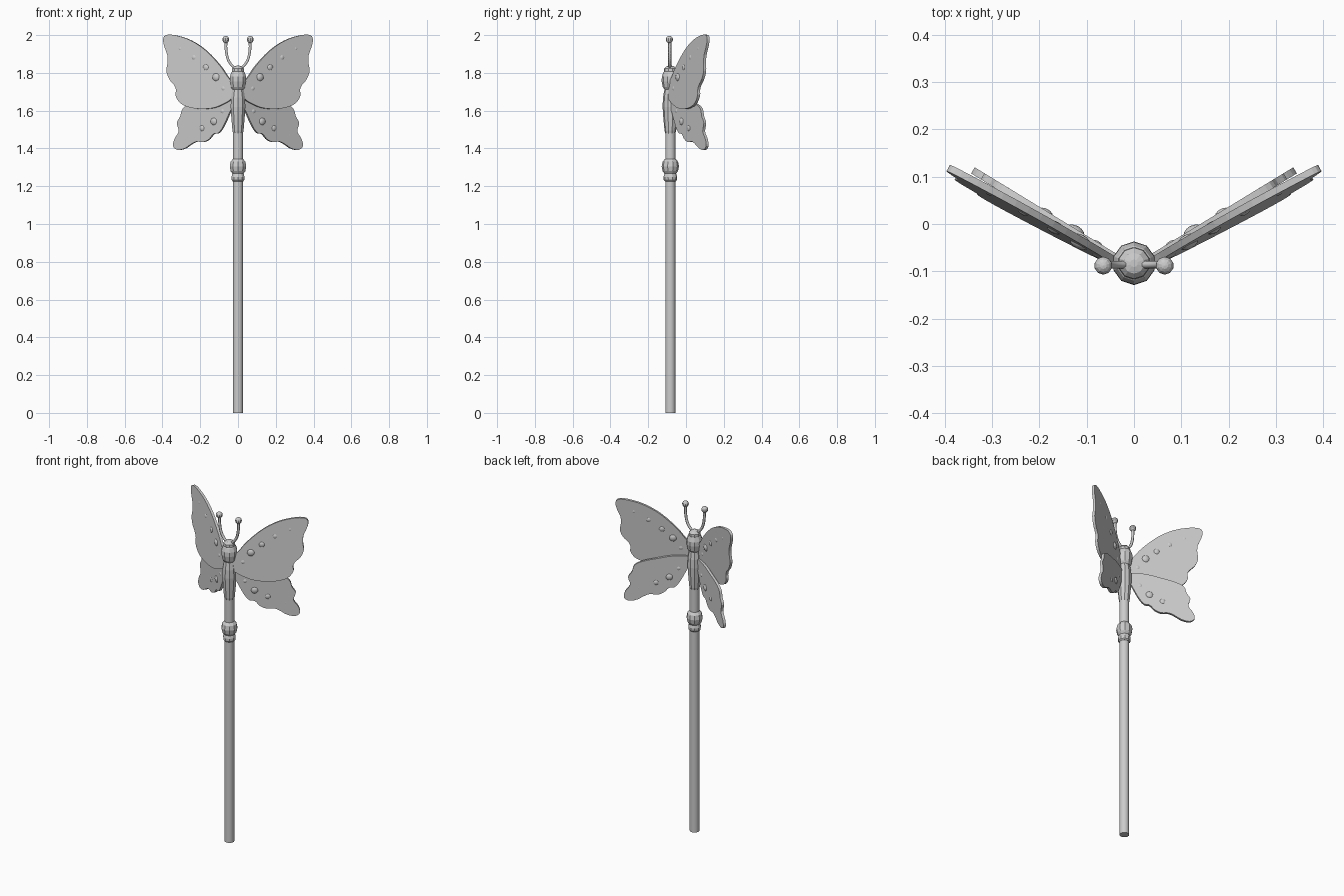
import bpy, bmesh
from math import pi, sin, cos
from mathutils import Vector, Matrix

if "Cube" in bpy.data.objects:
    bpy.data.objects.remove(bpy.data.objects["Cube"])

AY = -0.083          # y of the rod axis


def finish(bm, name, smooth=False):
    bmesh.ops.recalc_face_normals(bm, faces=bm.faces)
    me = bpy.data.meshes.new(name)
    bm.to_mesh(me)
    bm.free()
    ob = bpy.data.objects.new(name, me)
    bpy.context.collection.objects.link(ob)
    if smooth:
        bpy.ops.object.select_all(action='DESELECT')
        ob.select_set(True)
        bpy.context.view_layer.objects.active = ob
        bpy.ops.object.shade_smooth_by_angle()
    return ob


def lathe(name, profile, n, smooth=False):
    """Turned part: profile of (radius, z) around the rod axis, capped."""
    bm = bmesh.new()
    rings = [[bm.verts.new((r * cos(2 * pi * (i + .5) / n), AY + r * sin(2 * pi * (i + .5) / n), z))
              for i in range(n)] for r, z in profile]
    for a, b in zip(rings, rings[1:]):
        for i in range(n):
            j = (i + 1) % n
            bm.faces.new((a[i], a[j], b[j], b[i]))
    bm.faces.new(rings[0])
    bm.faces.new(rings[-1])
    return finish(bm, name, smooth)


def spline(pts, steps=3):
    """Closed Catmull-Rom curve through 2D points."""
    out, n = [], len(pts)
    p = [Vector(q) for q in pts]
    for i in range(n):
        a, b, c, d = p[i - 1], p[i], p[(i + 1) % n], p[(i + 2) % n]
        for k in range(steps):
            t = k / steps
            out.append(.5 * (2 * b + (c - a) * t + (2 * a - 5 * b + 4 * c - d) * t * t
                             + (3 * b - a - 3 * c + d) * t ** 3))
    return out


# Wing planes: y as a linear function of x and z
def fore_y(x, z):
    return -0.075 + 0.52 * (x - 0.04) + 0.055 * (z - 1.8)


def hind_y(x, z):
    return -0.07 + 0.61 * (x - 0.04)


def normal(plane):
    return Vector((plane(0, 0) - plane(1, 0), 1, plane(0, 0) - plane(0, 1))).normalized()


def wing(name, outline, plane, side):
    off = normal(plane) * 0.0075
    bm = bmesh.new()
    mids = [Vector((x, plane(x, z), z)) for x, z in spline(outline)]
    flip = lambda v: (v.x * side, v.y, v.z)
    front = [bm.verts.new(flip(m - off)) for m in mids]
    back = [bm.verts.new(flip(m + off)) for m in mids]
    bm.faces.new(front)
    bm.faces.new(back)
    for i in range(len(mids)):
        bm.faces.new((front[i - 1], front[i], back[i], back[i - 1]))
    finish(bm, name)


def spots(name, items, plane, side):
    """Flattened beads set through the wing."""
    bm = bmesh.new()
    rot = Vector((0, 0, 1)).rotation_difference(normal(plane)).to_matrix().to_4x4()
    for x, z, r in items:
        m = (Matrix.Scale(side, 4, (1, 0, 0)) @ Matrix.Translation((x, plane(x, z), z)) @ rot
             @ Matrix.Diagonal((r, r, r * .65, 1)))
        bmesh.ops.create_uvsphere(bm, u_segments=10, v_segments=8, radius=1, matrix=m)
    finish(bm, name, True)


# Rod and collar
lathe("rod", [(.027, 0), (.027, 1.52)], 16, True)
lathe("collar_bead", [(.028, 1.262), (.041, 1.28), (.046, 1.305), (.041, 1.33), (.028, 1.345)], 10)
lathe("collar_ring", [(.029, 1.226), (.035, 1.233), (.036, 1.25), (.031, 1.267)], 10)

# Insect body
lathe("abdomen", [(.026, 1.475), (.031, 1.495), (.037, 1.56), (.041, 1.62), (.039, 1.67), (.03, 1.72)], 10)
lathe("thorax", [(.028, 1.708), (.04, 1.725), (.046, 1.755), (.045, 1.78), (.037, 1.803), (.027, 1.812)], 10)
lathe("head", [(.026, 1.795), (.034, 1.808), (.033, 1.822), (.022, 1.834), (.008, 1.838)], 10)

fore = [(.025, 1.74), (.055, 1.783), (.095, 1.841), (.17, 1.92), (.25, 1.973), (.33, 1.999), (.378, 2.0),
        (.393, 1.978), (.387, 1.94), (.371, 1.894), (.37, 1.85), (.376, 1.81), (.361, 1.767),
        (.335, 1.735), (.325, 1.708), (.328, 1.682), (.308, 1.645), (.27, 1.622), (.212, 1.61),
        (.143, 1.612), (.09, 1.628), (.025, 1.67)]
hind = [(.025, 1.67), (.106, 1.672), (.18, 1.655), (.25, 1.635), (.29, 1.61), (.302, 1.57), (.32, 1.535),
        (.31, 1.49), (.333, 1.45), (.34, 1.412), (.315, 1.392), (.277, 1.401), (.249, 1.42),
        (.218, 1.436), (.18, 1.434), (.149, 1.45), (.127, 1.477), (.1, 1.482), (.074, 1.518),
        (.048, 1.575), (.025, 1.63)]
fore_spots = [(.076, 1.718, .016), (.114, 1.777, .024), (.167, 1.829, .02), (.231, 1.882, .017), (.304, 1.928, .014)]
hind_spots = [(.08, 1.597, .016), (.125, 1.543, .023), (.188, 1.507, .019), (.271, 1.471, .012)]

for side, tag in ((1, "right"), (-1, "left")):
    # Wings with beads
    wing("fore_wing_" + tag, fore, fore_y, side)
    wing("hind_wing_" + tag, hind, hind_y, side)
    spots("fore_spots_" + tag, fore_spots, fore_y, side)
    spots("hind_spots_" + tag, hind_spots, hind_y, side)

    # Antenna stalk with end ball
    cu = bpy.data.curves.new("antenna_" + tag, 'CURVE')
    cu.dimensions = '3D'
    cu.bevel_depth = .008
    cu.bevel_resolution = 1
    cu.resolution_u = 4
    cu.use_fill_caps = True
    sp = cu.splines.new('BEZIER')
    path = [(.012, 1.82), (.045, 1.856), (.061, 1.905), (.064, 1.975)]
    sp.bezier_points.add(len(path) - 1)
    for bp, (x, z) in zip(sp.bezier_points, path):
        bp.co = (x * side, AY - .003, z)
        bp.handle_left_type = bp.handle_right_type = 'AUTO'
    bpy.context.collection.objects.link(bpy.data.objects.new("antenna_" + tag, cu))
    bm = bmesh.new()
    bmesh.ops.create_uvsphere(bm, u_segments=10, v_segments=8, radius=.019,
                              matrix=Matrix.Translation((.065 * side, AY - .005, 1.977)))
    finish(bm, "antenna_ball_" + tag)
